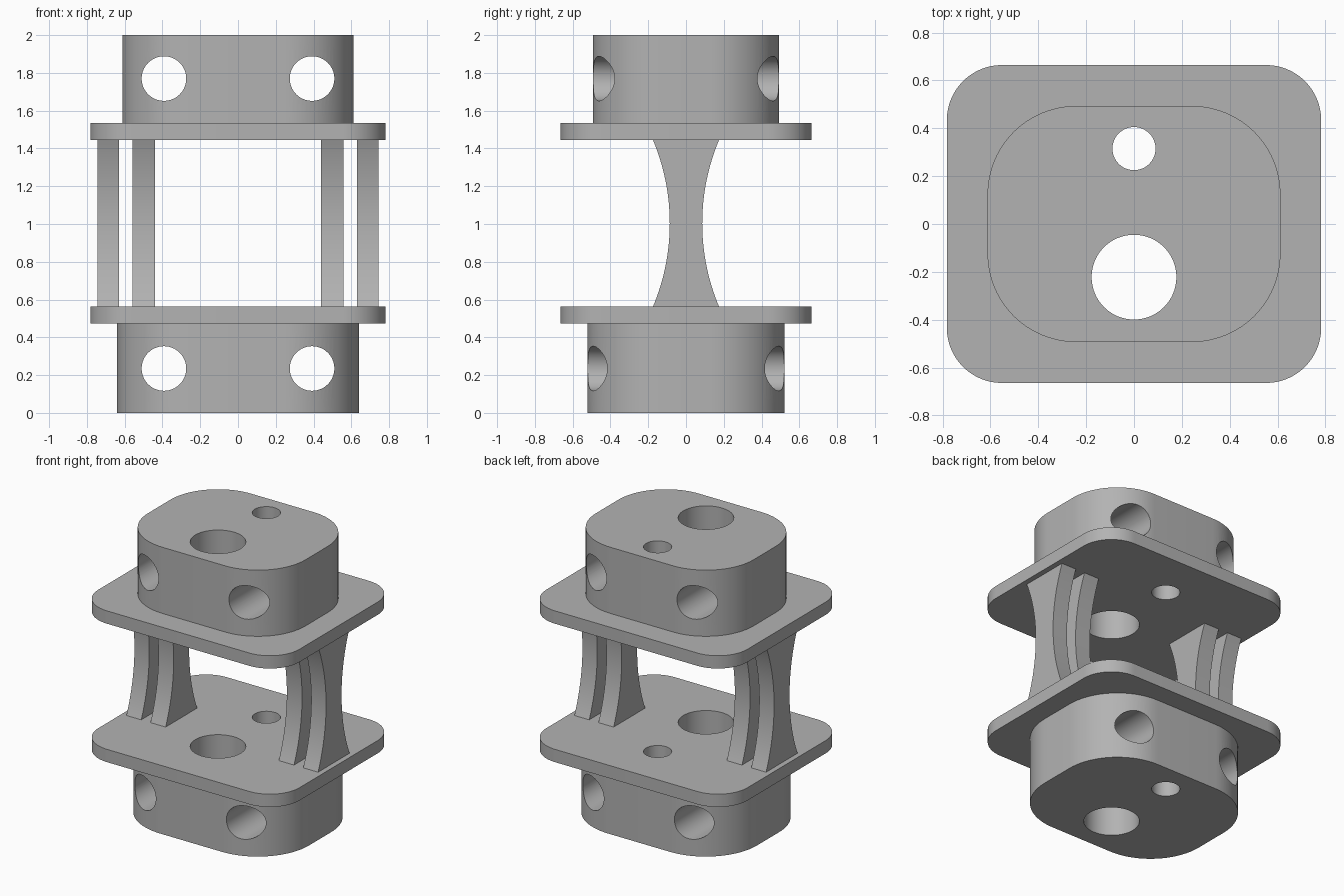
import bpy, math

if "Cube" in bpy.data.objects:
    bpy.data.objects.remove(bpy.data.objects["Cube"])

grey = bpy.data.materials.new("plain grey")
grey.diffuse_color = (0.45, 0.45, 0.45, 1)
grey.use_nodes = True
grey.node_tree.nodes["Principled BSDF"].inputs["Base Color"].default_value = grey.diffuse_color


def make_prism(name, outline, to_3d, a, b):
    """Extrude a closed 2D outline from depth a to depth b."""
    n = len(outline)
    verts = [to_3d(u, v, d) for d in (a, b) for u, v in outline]
    faces = [tuple(reversed(range(n))), tuple(range(n, 2 * n))]
    faces += [(i, (i + 1) % n, n + (i + 1) % n, n + i) for i in range(n)]
    mesh = bpy.data.meshes.new(name)
    mesh.from_pydata(verts, [], faces)
    mesh.materials.append(grey)
    obj = bpy.data.objects.new(name, mesh)
    bpy.context.collection.objects.link(obj)
    return obj


def rounded_rect(hx, hy, r, seg=24):
    pts = []
    for k, (sx, sy) in enumerate([(1, 1), (-1, 1), (-1, -1), (1, -1)]):
        for i in range(seg + 1):
            t = math.pi / 2 * (k + i / seg)
            pts.append((sx * (hx - r) + r * math.cos(t), sy * (hy - r) + r * math.sin(t)))
    return pts


def activate(obj):
    bpy.ops.object.select_all(action='DESELECT')
    obj.select_set(True)
    bpy.context.view_layer.objects.active = obj


def drill(obj, centre, radius, axis):
    """Cut a round through-hole along y or z."""
    rot = (math.pi / 2, 0, 0) if axis == 'y' else (0, 0, 0)
    bpy.ops.mesh.primitive_cylinder_add(vertices=96, radius=radius, depth=5, location=centre, rotation=rot)
    cutter = bpy.context.object
    cutter.hide_render = True
    cutter.data.materials.append(grey)
    activate(obj)
    mod = obj.modifiers.new("hole", 'BOOLEAN')
    mod.operation, mod.solver, mod.object = 'DIFFERENCE', 'EXACT', cutter
    bpy.ops.object.modifier_apply(modifier=mod.name)
    bpy.data.objects.remove(cutter)


def smooth(obj):
    activate(obj)
    bpy.ops.object.shade_smooth_by_angle(angle=math.radians(25))


def flat(u, v, d):
    return (u, v, d)


# Blocks and flanges: name, half x, half y, corner radius, bottom, top, side-hole height
parts = [
    ("lower_block", 0.64, 0.522, 0.40, 0.0, 0.472, 0.235),
    ("lower_flange", 0.782, 0.664, 0.23, 0.472, 0.562, None),
    ("upper_flange", 0.782, 0.664, 0.23, 1.445, 1.535, None),
    ("upper_block", 0.612, 0.493, 0.37, 1.535, 2.0, 1.77),
]
for name, hx, hy, r, z0, z1, hole_z in parts:
    part = make_prism(name, rounded_rect(hx, hy, r), flat, z0, z1)
    drill(part, (0, -0.222, 1), 0.177, 'z')
    drill(part, (0, 0.315, 1), 0.09, 'z')
    if hole_z is not None:
        for x in (-0.392, 0.392):
            drill(part, (x, 0, hole_z), 0.118, 'y')
    smooth(part)

# Waisted pillar plates between the flanges, two on each side
z_low, z_high, waist, foot = 0.562, 1.445, 0.086, 0.175
half = (z_high - z_low) / 2
mid = (z_high + z_low) / 2
sag = foot - waist
R = (half ** 2 + sag ** 2) / (2 * sag)
swing = math.asin(half / R)
edge = []
for i in range(33):
    t = swing * (i / 16 - 1)
    edge.append((waist + R - R * math.cos(t), mid + R * math.sin(t)))
profile = edge + [(-y, z) for y, z in reversed(edge)]
for side, s in (("right", 1), ("left", -1)):
    for place, x0, x1 in (("inner", 0.44, 0.558), ("outer", 0.63, 0.745)):
        a, b = sorted((s * x0, s * x1))
        smooth(make_prism(f"{side}_{place}_pillar", profile, lambda y, z, d: (d, y, z), a, b))
